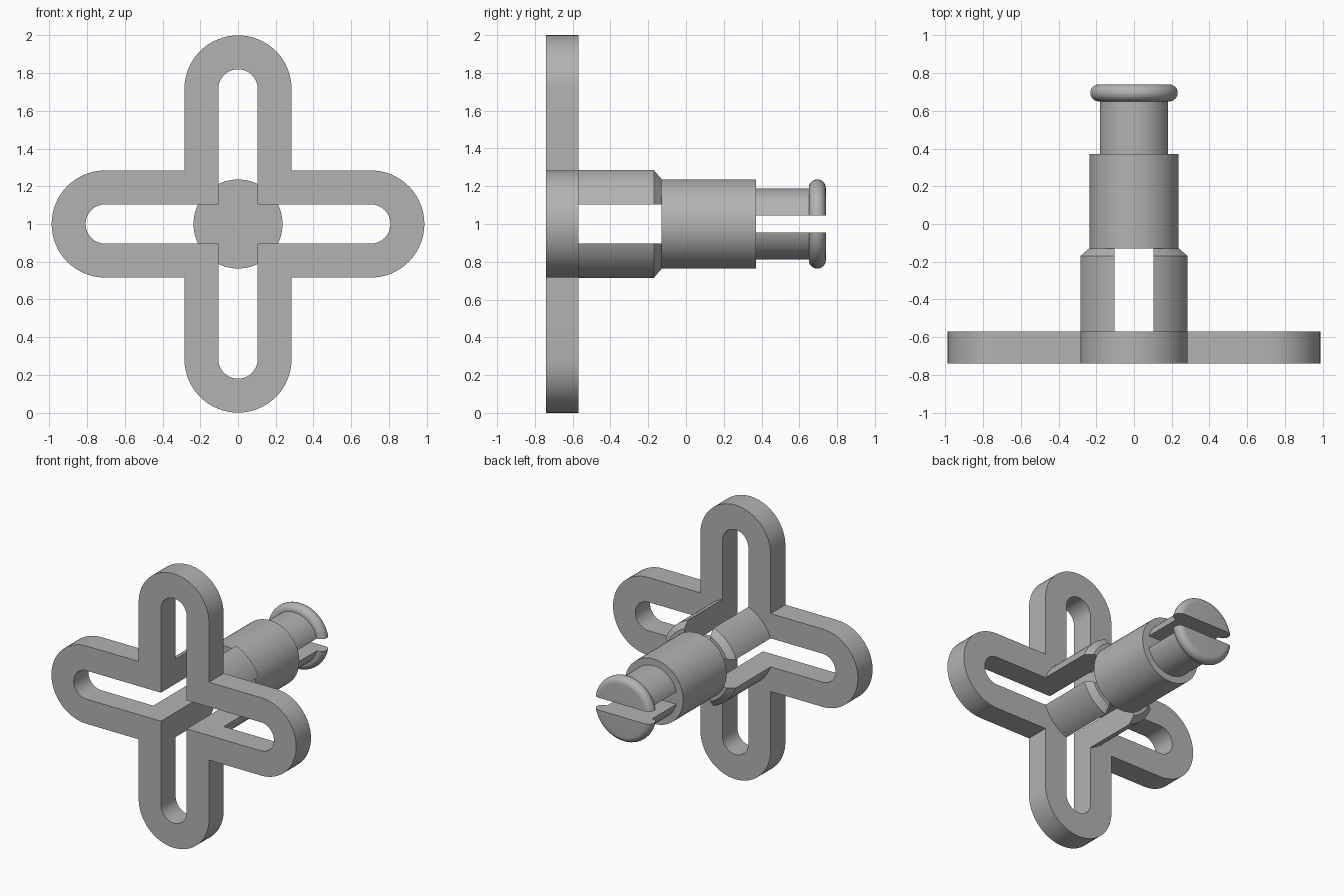
import bpy, bmesh, math
from mathutils import Vector

cube = bpy.data.objects.get("Cube")
if cube:
    bpy.data.objects.remove(cube, do_unlink=True)

CENTRE_Z = 1.0
ARM, SLOT = 0.284, 0.104      # half widths of the arms and of their slots
REACH_X, REACH_Z = 0.704, 0.716   # distance to the centre of each rounded end

grey = bpy.data.materials.new("plain grey")
grey.use_nodes = True
colour = (0.45, 0.45, 0.45, 1)
grey.diffuse_color = colour
grey.node_tree.nodes["Principled BSDF"].inputs["Base Color"].default_value = colour


def finish(name, bm):
    bmesh.ops.recalc_face_normals(bm, faces=bm.faces)
    mesh = bpy.data.meshes.new(name)
    bm.to_mesh(mesh)
    bm.free()
    obj = bpy.data.objects.new(name, mesh)
    obj.location.z = CENTRE_Z
    bpy.context.collection.objects.link(obj)
    mesh.materials.append(grey)
    bpy.ops.object.select_all(action='DESELECT')
    obj.select_set(True)
    bpy.context.view_layer.objects.active = obj
    bpy.ops.object.shade_smooth_by_angle(angle=math.radians(30))
    return obj


def ring(bm, points, y):
    return [bm.verts.new((x, y, z)) for x, z in points]


def bridge(bm, a, b):
    for i in range(len(a)):
        j = (i + 1) % len(a)
        bm.faces.new((a[i], a[j], b[j], b[i]))


def loft(name, sections):
    """Join matching cross-sections (points, y) and cap both ends."""
    bm = bmesh.new()
    rings = [ring(bm, points, y) for points, y in sections]
    for a, b in zip(rings, rings[1:]):
        bridge(bm, a, b)
    bm.faces.new(rings[0])
    bm.faces.new(rings[-1])
    return finish(name, bm)


def arc(radius, start, end, steps):
    return [(radius * math.cos(start + (end - start) * i / steps),
             radius * math.sin(start + (end - start) * i / steps))
            for i in range(steps + 1)]


def cross_outline(half):
    """Plus shape with a semicircle at the end of every arm."""
    points = []
    for k in range(4):
        turn = k * math.pi / 2
        reach = REACH_X if k % 2 == 0 else REACH_Z
        local = [(half, -half)] + [(reach + x, z) for x, z in
                                   arc(half, -math.pi / 2, math.pi / 2, 32)]
        c, s = round(math.cos(turn)), round(math.sin(turn))
        points += [(x * c - z * s, x * s + z * c) for x, z in local]
    return points


# Slotted cross plate
bm = bmesh.new()
front_out, front_in, back_out, back_in = [
    ring(bm, cross_outline(half), y) for y in (-0.74, -0.57) for half in (ARM, SLOT)]
for a, b in ((front_out, front_in), (back_out, back_in),
             (front_out, back_out), (front_in, back_in)):
    bridge(bm, a, b)
finish("cross_plate", bm)


# Four chamfered legs, one in each quadrant between the slots
def leg_section(radius, sx, sz):
    a = math.asin(SLOT / radius)
    points = [(SLOT, SLOT)] + arc(radius, a, math.pi / 2 - a, 16)
    return [(sx * x, sz * z) for x, z in points]


for sx, side in ((1, "left"), (-1, "right")):
    for sz, level in ((1, "upper"), (-1, "lower")):
        loft(f"{level}_{side}_leg", [(leg_section(r, sx, sz), y) for r, y in
                                    ((0.303, -0.57), (0.303, -0.17), (0.26, -0.13))])

# Solid round body
circle = arc(0.236, 0, 2 * math.pi, 64)[:-1]
loft("round_body", [(circle, -0.13), (circle, 0.37)])

# Split neck with a rounded lip, as two mirrored halves
GAP = 0.045
lip = [(0.191 + x, 0.695 + y) for x, y in arc(0.045, -math.pi / 2, math.pi / 2, 16)]
profile = [(0.187, 0.37), (0.187, 0.65)] + lip


def half_disc(radius, sz):
    a = math.asin(GAP / radius)
    return [(x, sz * z) for x, z in arc(radius, a, math.pi - a, 40)]


for sz, level in ((1, "upper"), (-1, "lower")):
    loft(f"{level}_split_clip", [(half_disc(r, sz), y) for r, y in profile])
